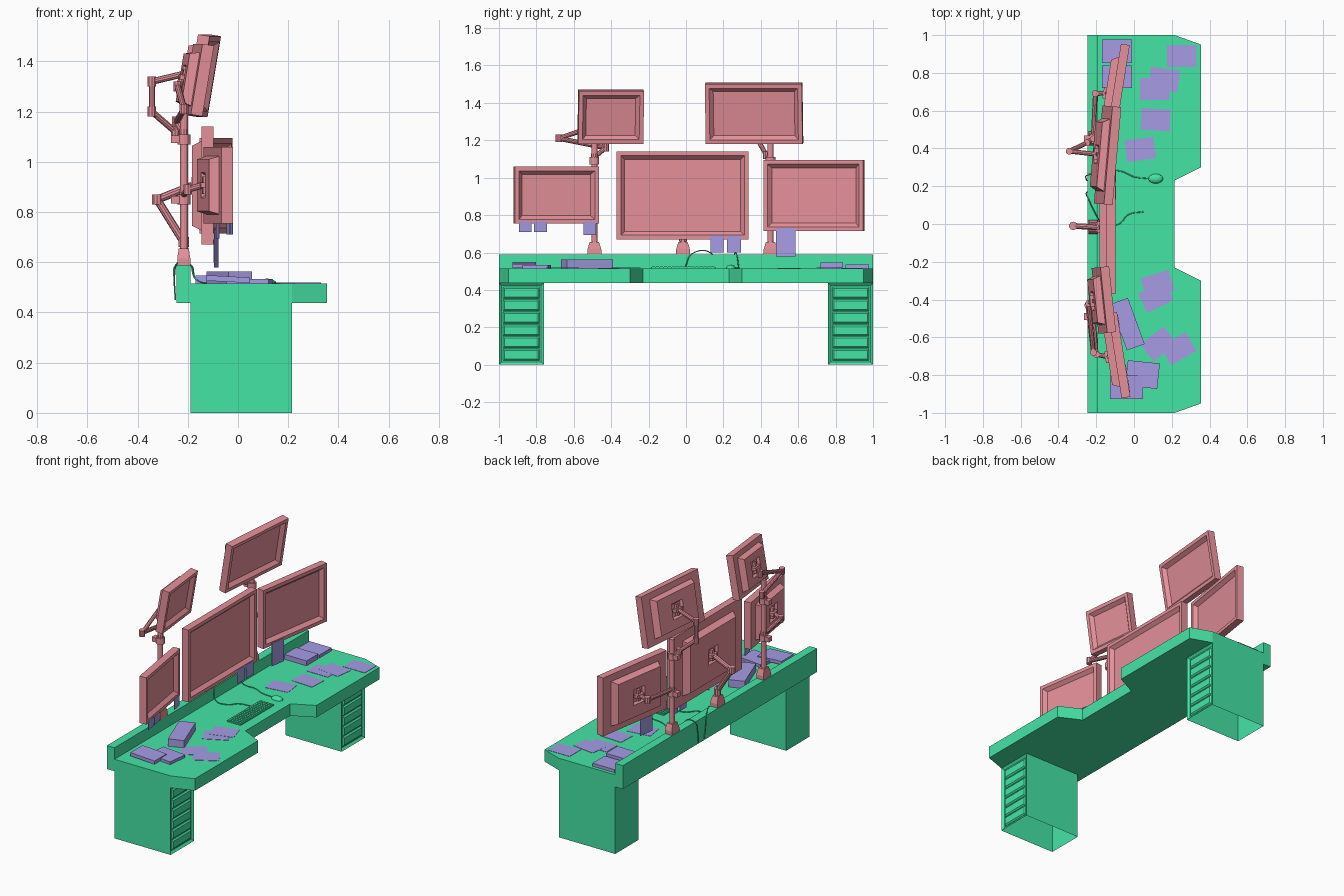
import bpy, bmesh, math
from mathutils import Matrix, Vector

if "Cube" in bpy.data.objects:
    bpy.data.objects.remove(bpy.data.objects["Cube"])


def material(name, rgb):
    m = bpy.data.materials.new(name)
    m.diffuse_color = (*rgb, 1)
    m.use_nodes = True
    m.node_tree.nodes["Principled BSDF"].inputs["Base Color"].default_value = m.diffuse_color
    return m


GREEN = material("desk_green", (0.06, 0.78, 0.38))
RED = material("monitor_red", (0.78, 0.28, 0.32))
PURPLE = material("paper_purple", (0.38, 0.33, 0.78))


def finish(bm, name, mat, fix=True):
    if fix:
        bmesh.ops.recalc_face_normals(bm, faces=bm.faces[:])
    me = bpy.data.meshes.new(name)
    bm.to_mesh(me)
    bm.free()
    ob = bpy.data.objects.new(name, me)
    bpy.context.collection.objects.link(ob)
    me.materials.append(mat)
    return ob


def place(x, y, z, yaw=0, tilt=0):
    return (Matrix.Translation((x, y, z)) @ Matrix.Rotation(math.radians(yaw), 4, 'Z')
            @ Matrix.Rotation(math.radians(tilt), 4, 'Y'))


def box(name, mat, lo, hi):
    c = [(a + b) / 2 for a, b in zip(lo, hi)]
    s = [b - a for a, b in zip(lo, hi)]
    return slab(name, mat, place(*c), s)


def slab(name, mat, mtx, size):
    bm = bmesh.new()
    bmesh.ops.create_cube(bm, size=1, matrix=mtx @ Matrix.Diagonal((*size, 1)))
    return finish(bm, name, mat)


def loft(name, mat, mtx, rings):
    """Rectangular rings (x, width, height) joined along local x, capped at both ends."""
    bm = bmesh.new()
    loops = [[bm.verts.new(mtx @ Vector((x, sy * w / 2, sz * h / 2)))
              for sy, sz in ((-1, -1), (1, -1), (1, 1), (-1, 1))] for x, w, h in rings]
    for a, b in zip(loops, loops[1:]):
        for i in range(4):
            j = (i + 1) % 4
            bm.faces.new((a[i], a[j], b[j], b[i]))
    bm.faces.new(loops[0][::-1])
    bm.faces.new(loops[-1])
    return finish(bm, name, mat)


def rod(name, a, b, r=0.014, mat=RED, sides=10):
    a, b = Vector(a), Vector(b)
    d = b - a
    bm = bmesh.new()
    bmesh.ops.create_cone(bm, cap_ends=True, segments=sides, radius1=r, radius2=r, depth=d.length,
                          matrix=Matrix.Translation((a + b) / 2) @ d.to_track_quat('Z', 'Y').to_matrix().to_4x4())
    return finish(bm, name, mat)


def arm(name, points, r=0.013):
    """Jointed arm: links between points with a pivot barrel at each."""
    pts = [Vector(p) for p in points]
    for i, (a, b) in enumerate(zip(pts, pts[1:])):
        rod(f"{name}_link_{i}", a, b, r)
    for i, p in enumerate(pts[:-1]):
        rod(f"{name}_joint_{i}", p - Vector((0, 0, 0.02)), p + Vector((0, 0, 0.02)), r * 1.4)


def cable(name, pts):
    cu = bpy.data.curves.new(name, 'CURVE')
    cu.dimensions = '3D'
    cu.bevel_depth = 0.003
    cu.bevel_resolution = 1
    cu.resolution_u = 6
    sp = cu.splines.new('BEZIER')
    sp.bezier_points.add(len(pts) - 1)
    for bp, p in zip(sp.bezier_points, pts):
        bp.co = p
        bp.handle_left_type = bp.handle_right_type = 'AUTO'
    ob = bpy.data.objects.new(name, cu)
    bpy.context.collection.objects.link(ob)
    cu.materials.append(GREEN)


# Desk top with curved-in front, and raised rear ledge
half = [(0.215, 0.23), (0.355, 0.30), (0.355, 0.95), (0.215, 1.0), (-0.19, 1.0)]
outline = half + [(x, -y) for x, y in reversed(half)]
bm = bmesh.new()
face = bm.faces.new([bm.verts.new((x, y, 0.437)) for x, y in outline])
ext = bmesh.ops.extrude_face_region(bm, geom=[face], use_keep_orig=True)
bmesh.ops.translate(bm, vec=(0, 0, 0.078), verts=[v for v in ext["geom"] if isinstance(v, bmesh.types.BMVert)])
finish(bm, "desk_top", GREEN)
box("rear_ledge", GREEN, (-0.245, -1, 0.437), (-0.19, 1, 0.59))

# Drawer cabinets: shells open below, recessed front, six tapered drawers
for side, s in (("left", -1), ("right", 1)):
    yc = s * 0.88
    bm = bmesh.new()
    bmesh.ops.create_cube(bm, size=1, matrix=place(0.0125, yc, 0.2185) @ Matrix.Diagonal((0.405, 0.24, 0.437, 1)))
    bmesh.ops.delete(bm, geom=[f for f in bm.faces if abs(f.normal.z) > 0.9], context='FACES_ONLY')
    front = [f for f in bm.faces if f.normal.x > 0.9]
    bmesh.ops.inset_region(bm, faces=front, thickness=0.02, use_boundary=True)
    bmesh.ops.translate(bm, vec=(-0.012, 0, 0), verts=front[0].verts[:])
    finish(bm, f"{side}_cabinet", GREEN, fix=False)
    for i in range(6):
        loft(f"{side}_drawer_{i}", GREEN, place(0.2, yc, 0.053 + i * 0.0662),
             [(0, 0.196, 0.062), (0.005, 0.196, 0.062), (0.013, 0.18, 0.045)])

# Monitors: bezel, recessed screen, stepped back with mount recess
MONITORS = {
    "centre_monitor": (place(-0.098, -0.018, 0.905), 0.705, 0.47),
    "lower_left_monitor": (place(-0.055, -0.69, 0.907, 9), 0.455, 0.305),
    "lower_right_monitor": (place(-0.065, 0.68, 0.905, -9), 0.54, 0.38),
    "upper_left_monitor": (place(-0.137, -0.40, 1.322, 6, 9.5), 0.35, 0.285),
    "upper_right_monitor": (place(-0.117, 0.362, 1.34, -5, 9.5), 0.52, 0.325),
}
back = {}
for name, (m, w, h) in MONITORS.items():
    loft(name, RED, m, [
        (-0.07, 0.08, 0.08), (-0.085, 0.10, 0.10), (-0.085, w * 0.66, h * 0.68),
        (-0.047, w * 0.74, h * 0.76), (-0.047, w, h), (0, w, h),
        (0, w - 0.045, h - 0.045), (-0.022, w - 0.085, h - 0.085)])
    slab(name + "_mount_plate", RED, m @ place(-0.078, 0, 0), (0.018, 0.02, 0.07))
    slab(name + "_mount_bar", RED, m @ place(-0.084, 0, 0), (0.03, 0.06, 0.02))
    back[name] = m @ Vector((-0.085, 0, 0))

# Poles with tapered feet and collars
PX = -0.216
for side, y, top in (("left", -0.49, 1.23), ("right", 0.452, 1.2), ("centre", -0.016, 0.68)):
    up = place(PX, y, 0.59, 0, -90)
    loft(f"{side}_pole_foot", RED, up, [(0, 0.075, 0.052), (0.025, 0.075, 0.052), (0.065, 0.05, 0.04)])
    rod(f"{side}_pole", (PX, y, 0.62), (PX, y, top), 0.016, sides=12)
    if side != "centre":
        for i, z in enumerate((0.85, 1.09)):
            rod(f"{side}_collar_{i}", (PX, y, z - 0.02), (PX, y, z + 0.02), 0.026, sides=12)
            slab(f"{side}_clamp_{i}", RED, place(PX - 0.02, y, z), (0.06, 0.035, 0.03))

# Jointed arms from the poles to the screens
arm("centre_arm", [(PX, -0.016, 0.68), (-0.322, -0.01, 0.85), back["centre_monitor"]], 0.016)
arm("lower_left_arm", [(PX, -0.49, 0.87), (-0.2, -0.69, 0.89), back["lower_left_monitor"]])
arm("lower_right_arm", [(PX, 0.452, 0.87), (-0.205, 0.69, 0.89), back["lower_right_monitor"]])
arm("upper_left_arm", [(PX, -0.49, 1.11), (-0.245, -0.43, 1.16), (-0.215, -0.68, 1.21),
                       (-0.24, -0.42, 1.30), back["upper_left_monitor"]])
arm("upper_right_arm", [(PX, 0.452, 1.09), (-0.25, 0.43, 1.12), (-0.343, 0.385, 1.2),
                        (-0.343, 0.385, 1.32), back["upper_right_monitor"]])

# Sticky notes hanging from the lower bezels: y centre, width, z range
NOTES = {
    "lower_left_monitor": [(-0.862, 0.068, 0.71, 0.765), (-0.78, 0.07, 0.71, 0.765), (-0.513, 0.068, 0.695, 0.765)],
    "centre_monitor": [(0.166, 0.07, 0.60, 0.69), (0.257, 0.075, 0.60, 0.69)],
    "lower_right_monitor": [(0.532, 0.106, 0.58, 0.73)],
}
for name, notes in NOTES.items():
    m = MONITORS[name][0]
    for i, (y, w, z0, z1) in enumerate(notes):
        dy, dz = y - m.translation.y, (z0 + z1) / 2 - m.translation.z
        slab(f"{name}_note_{i}", PURPLE, m @ place(0.002, dy, dz), (0.002, w, z1 - z0))

# Loose papers: x, y, rotation
PAPERS = [(0.253, 0.89, 0), (0.11, 0.715, 0), (0.16, 0.765, -8), (0.115, 0.552, -3), (0.033, 0.395, 8),
          (0.125, -0.32, 17), (0.115, -0.385, 27), (0.13, -0.635, 37), (0.235, -0.66, 30)]
for i, (x, y, a) in enumerate(PAPERS):
    slab(f"paper_{i}", PURPLE, place(x, y, 0.5165 + 0.0006 * (i % 3), a), (0.155, 0.115, 0.002))

# Books and binder: x, y, bottom z, rotation, tilt, size
BOOKS = [(-0.09, 0.915, 0.515, 0, 0, (0.16, 0.125, 0.02)), (-0.09, 0.78, 0.515, 0, 0, (0.16, 0.12, 0.032)),
         (0.045, -0.797, 0.515, -6, 0, (0.17, 0.135, 0.018)), (-0.04, -0.865, 0.522, 0, 3, (0.175, 0.125, 0.022)),
         (-0.035, -0.53, 0.515, 20, 0, (0.10, 0.26, 0.048))]
for i, (x, y, z, a, t, size) in enumerate(BOOKS):
    slab(f"book_{i}", PURPLE, place(x, y, z + size[2] / 2, a, t), size)

# Keyboard with key grid
box("keyboard", GREEN, (0.05, -0.187, 0.515), (0.15, 0.157, 0.522))
bm = bmesh.new()
for r in range(5):
    for c in range(16):
        bmesh.ops.create_cube(bm, size=1, matrix=place(0.064 + r * 0.018, -0.173 + c * 0.0211, 0.5235)
                              @ Matrix.Diagonal((0.014, 0.017, 0.004, 1)))
finish(bm, "keyboard_keys", GREEN)

# Mouse: flattened half dome
bm = bmesh.new()
bmesh.ops.create_uvsphere(bm, u_segments=16, v_segments=8, radius=1,
                          matrix=place(0.115, 0.24, 0.515) @ Matrix.Diagonal((0.039, 0.026, 0.02, 1)))
bmesh.ops.bisect_plane(bm, geom=bm.verts[:] + bm.edges[:] + bm.faces[:], plane_co=(0, 0, 0.5151),
                       plane_no=(0, 0, -1), clear_outer=True)
finish(bm, "mouse", GREEN)

# Cables running over the ledge and down behind it
cable("keyboard_cable", [(0.05, 0.065, 0.519), (-0.03, 0.05, 0.519), (-0.08, 0.0, 0.519), (-0.165, 0.0, 0.53),
                         (-0.19, 0.03, 0.592), (-0.245, 0.14, 0.592), (-0.253, 0.16, 0.52), (-0.249, 0.17, 0.45)])
cable("mouse_cable", [(0.078, 0.24, 0.52), (0.0, 0.25, 0.519), (-0.07, 0.28, 0.519), (-0.165, 0.28, 0.53),
                      (-0.19, 0.27, 0.592), (-0.245, 0.26, 0.592), (-0.253, 0.24, 0.52), (-0.249, 0.23, 0.45)])
